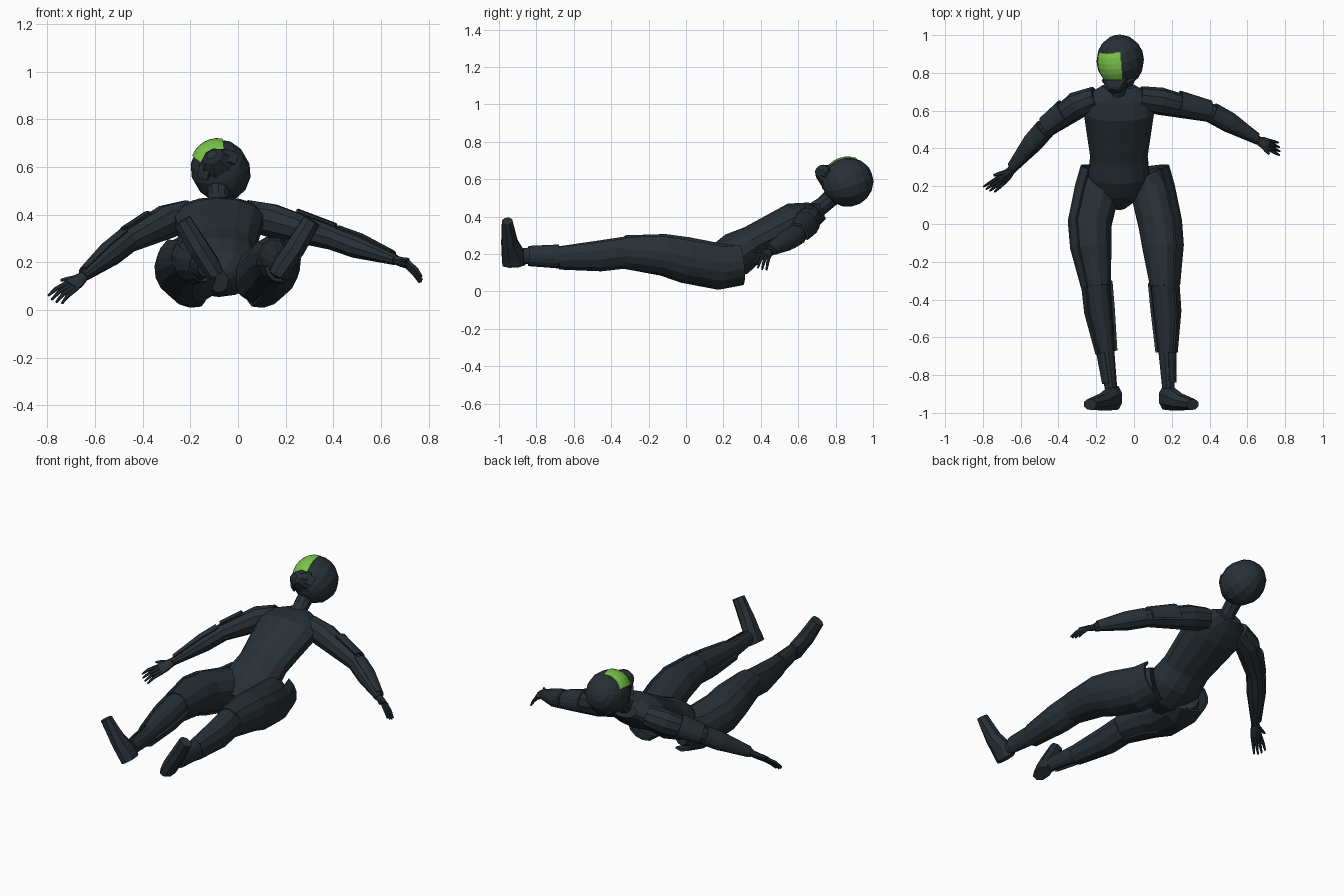
import bpy, bmesh, math
from mathutils import Vector as V, Matrix

if "Cube" in bpy.data.objects:
    bpy.data.objects.remove(bpy.data.objects["Cube"])


def material(name, rgb):
    m = bpy.data.materials.new(name)
    m.diffuse_color = (*rgb, 1)
    m.use_nodes = True
    m.node_tree.nodes["Principled BSDF"].inputs["Base Color"].default_value = m.diffuse_color
    return m


DARK = material("dark slate", (0.021, 0.030, 0.037))
GREEN = material("visor green", (0.20, 0.56, 0.07))
X, Y, Z = Matrix.Identity(3)


def finish(name, bm, mat):
    bmesh.ops.recalc_face_normals(bm, faces=bm.faces)
    me = bpy.data.meshes.new(name)
    bm.to_mesh(me)
    bm.free()
    me.materials.append(mat)
    bpy.context.collection.objects.link(bpy.data.objects.new(name, me))


def bridge(name, rings, mat=DARK):
    """Skin a row of point rings and cap both ends."""
    bm = bmesh.new()
    vs = [[bm.verts.new(p) for p in r] for r in rings]
    n = len(vs[0])
    for a, b in zip(vs, vs[1:]):
        for i in range(n):
            j = (i + 1) % n
            bm.faces.new((a[i], a[j], b[j], b[i]))
    bm.faces.new(vs[0])
    bm.faces.new(vs[-1])
    finish(name, bm, mat)


def sweep(name, path, hint, sec):
    """path: (centre, radius along hint, other radius); sec: (angle, offset)."""
    rings, last = [], len(path) - 1
    for i, (c, a, b) in enumerate(path):
        t = (path[min(i + 1, last)][0] - path[max(i - 1, 0)][0]).normalized()
        w = (hint - hint.dot(t) * t).normalized()
        d = t.cross(w)
        rings.append([c + w * (a + o) * math.cos(q) + d * (b + o) * math.sin(q) for q, o in sec])
    bridge(name, rings)


def loft(name, path, hint, n=10):
    sweep(name, path, hint, [(2 * math.pi * (i + .5) / n, 0) for i in range(n)])


def arc(mid, half, out, thick, n=7):
    """Section of a curved plate lying on a tube."""
    ang = [math.radians(mid - half + 2 * half * i / n) for i in range(n + 1)]
    return [(q, out) for q in ang] + [(q, out - thick) for q in reversed(ang)]


def between(p, q, k):
    return p[0].lerp(q[0], k), p[1] + (q[1] - p[1]) * k, p[2] + (q[2] - p[2]) * k


# Torso and neck, leaning back: y, z, half width, half depth
torso = [(.09, .12, .04, .05), (.18, .15, .16, .105), (.27, .20, .165, .12), (.36, .255, .155, .10),
         (.59, .375, .19, .105), (.67, .405, .185, .075), (.73, .43, .09, .045)]
loft("torso", [(V((-.08, y, z)), a, b) for y, z, a, b in torso], X, 14)
loft("neck", [(V((-.083, .66, .41)), .06, .05), (V((-.083, .73, .46)), .045, .045),
              (V((-.08, .83, .55)), .05, .05)], X)

# Legs, mirrored about a slanted centre line: x offset, y, z, half width, half depth
thigh = [(.10, .26, .15, .09, .10), (.14, .18, .14, .115, .12), (.18, 0, .175, .112, .12),
         (.184, -.12, .203, .106, .108), (.176, -.33, .218, .075, .085)]
shin = [(.178, -.31, .218, .07, .08), (.177, -.46, .198, .068, .077),
        (.16, -.68, .187, .045, .056), (.152, -.87, .19, .034, .044)]
foot = [(.13, -.92, .145, .04, .067), (.157, -.923, .195, .045, .067),
        (.203, -.943, .26, .046, .048), (.272, -.956, .375, .04, .03)]
for side, s in (("right", -1), ("left", 1)):
    def place(rings):
        return [(V((-.048 - .09 * min(y, 0) + s * x, y, z)), a, b) for x, y, z, a, b in rings]

    def turn(deg):
        return deg if s > 0 else 180 - deg
    th, sh = place(thigh), place(shin)
    loft(side + "_thigh", th, X, 12)
    loft(side + "_shin", sh, X, 12)
    loft(side + "_foot", place(foot), X, 8)
    # Outer armour plates
    hip = (th[1][0] + V((-s * .02, .11, .014)), .105, .11)
    sweep(side + "_thigh_plate", [hip] + th[1:], X, arc(turn(-28), 78, .012, .014))
    sweep(side + "_shin_plate", sh[:3], X, arc(turn(-65), 110, .015, .014))
    sweep(side + "_ankle_plate", [sh[2], between(sh[2], sh[3], .85)], X, arc(turn(0), 80, .009, .01))

# Arms and hands: joint points, shared radii, finger spread, knuckles, finger tips
radii = (.065, .073, .051, .05, .023)
arms = {
    "right": (-1, [(-.20, .665, .40), (-.30, .63, .37), (-.46, .51, .29), (-.53, .43, .235),
                   (-.65, .285, .14)], (.7, -.35, -.4), (-.70, .235, .10), (-.775, .178, .035)),
    "left": (1, [(.03, .665, .40), (.14, .65, .375), (.40, .59, .30), (.50, .535, .265),
                 (.66, .44, .21)], (.1, -.9, .35), (.71, .42, .192), (.773, .395, .118)),
}
for side, (s, joints, spread, knuckle, tip) in arms.items():
    arm = [(V(p), r, r) for p, r in zip(joints, radii)]
    loft(side + "_arm", arm, Z)
    sweep(side + "_upper_arm_plate", [between(arm[1], arm[2], k) for k in (.35, .98)], Z,
          arc(-50 * s, 65, .014, .012))
    sweep(side + "_forearm_plate", [between(arm[2], arm[3], .1), arm[3], between(arm[3], arm[4], .9)],
          Z, arc(-50 * s, 75, .01, .01))
    spread, k0, k2, wrist = V(spread).normalized(), V(knuckle), V(tip), arm[-1][0]
    k1 = k0.lerp(k2, .55) + Z * .008
    loft(side + "_palm", [(wrist, .024, .018), (wrist.lerp(k0, .5), .034, .018),
                          (k0, .036, .014)], spread, 8)
    for i in range(4):
        w = i - 1.5
        loft(f"{side}_finger_{i + 1}", [
            (k0 + spread * w * .017, .010, .010), (k1 + spread * w * .021, .009, .009),
            (k2 + spread * w * .024 - (k2 - k1) * .15 * abs(w), .005, .005)], spread, 6)
    out = spread * s
    t0, t1 = wrist.lerp(k0, .3) + out * .015, k0 + out * .055
    loft(side + "_thumb", [(t0, .013, .013), (t0.lerp(t1, .6), .011, .011), (t1, .006, .006)], Z, 6)

# Head: faceted ball turned towards its right shoulder
HC = V((-.073, .865, .585))
f = V((-.46, -.35, .81)).normalized()
u = (Y - Y.dot(f) * f).normalized()
r = (-f).cross(u)
M = Matrix((r * .124, -f * .135, u * .138)).transposed()
bm = bmesh.new()
bmesh.ops.create_uvsphere(bm, u_segments=14, v_segments=9, radius=1)
for v in bm.verts:
    v.co = HC + M @ v.co
finish("head", bm, DARK)


def patch(name, lon, low, high, scale, thick, mat, taper=0, n=6):
    """Curved plate on the head, by sideways and vertical angle."""
    rings = []
    for j in range(n + 1):
        b = math.radians(low + (high - low) * j / n)
        sec = arc(0, lon * (1 - taper * (1 - j / n)), scale, thick, n)
        rings.append([HC + M @ (k * V((math.sin(q) * math.cos(b), -math.cos(q) * math.cos(b),
                                       math.sin(b)))) for q, k in sec])
    bridge(name, rings, mat)


patch("visor", 38, -36, 36, 1.03, .06, GREEN, .2)
patch("face_mask", 62, -56, -35, 1.12, .14, DARK)

# Jaw and muzzle below the visor
jaw = [(.02, -.05, .095, .085), (.08, -.09, .075, .06), (.118, -.118, .045, .036), (.13, -.125, .025, .02)]
loft("jaw", [(HC + f * a + u * b, w, d) for a, b, w, d in jaw], r, 8)
